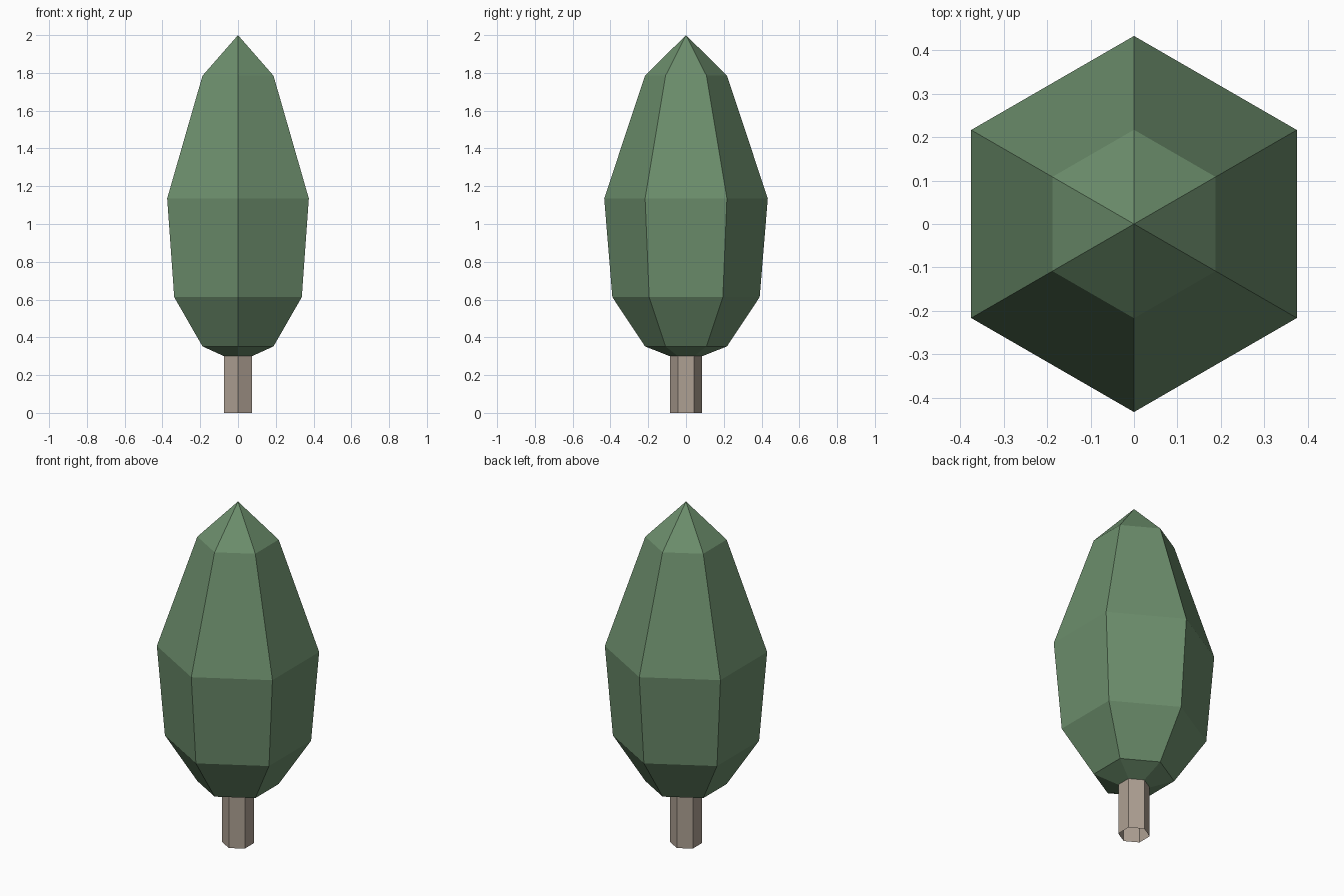
import bpy, bmesh
from math import sin, cos, pi

if "Cube" in bpy.data.objects:
    bpy.data.objects.remove(bpy.data.objects["Cube"])

SIDES = 6


def material(name, color):
    mat = bpy.data.materials.new(name)
    mat.diffuse_color = (*color, 1)
    mat.use_nodes = True
    mat.node_tree.nodes["Principled BSDF"].inputs["Base Color"].default_value = mat.diffuse_color
    return mat


def lathe(name, profile, mat):
    """Flat-shaded open shell from (radius, z) rings; radius 0 makes a tip."""
    bm = bmesh.new()
    rings = []
    for r, z in profile:
        count = SIDES if r > 0 else 1
        rings.append([bm.verts.new((r * cos(pi / 2 + 2 * pi * i / SIDES),
                                    r * sin(pi / 2 + 2 * pi * i / SIDES), z))
                      for i in range(count)])
    for low, high in zip(rings, rings[1:]):
        for i in range(SIDES):
            j = (i + 1) % SIDES
            if len(high) == 1:
                bm.faces.new((low[i], low[j], high[0]))
            else:
                bm.faces.new((low[i], low[j], high[j], high[i]))
    mesh = bpy.data.meshes.new(name)
    bm.to_mesh(mesh)
    bm.free()
    mesh.materials.append(mat)
    obj = bpy.data.objects.new(name, mesh)
    bpy.context.collection.objects.link(obj)
    return obj


# Trunk: hexagonal tube, open at the bottom
lathe("trunk", [(0.085, 0), (0.085, 0.3)],
      material("bark", (0.42, 0.35, 0.29)))

# Foliage: faceted crown rising from the trunk to a point
lathe("foliage", [(0.085, 0.3), (0.217, 0.352), (0.39, 0.613),
                  (0.433, 1.135), (0.217, 1.785), (0, 2.0)],
      material("leaves", (0.15, 0.27, 0.15)))
